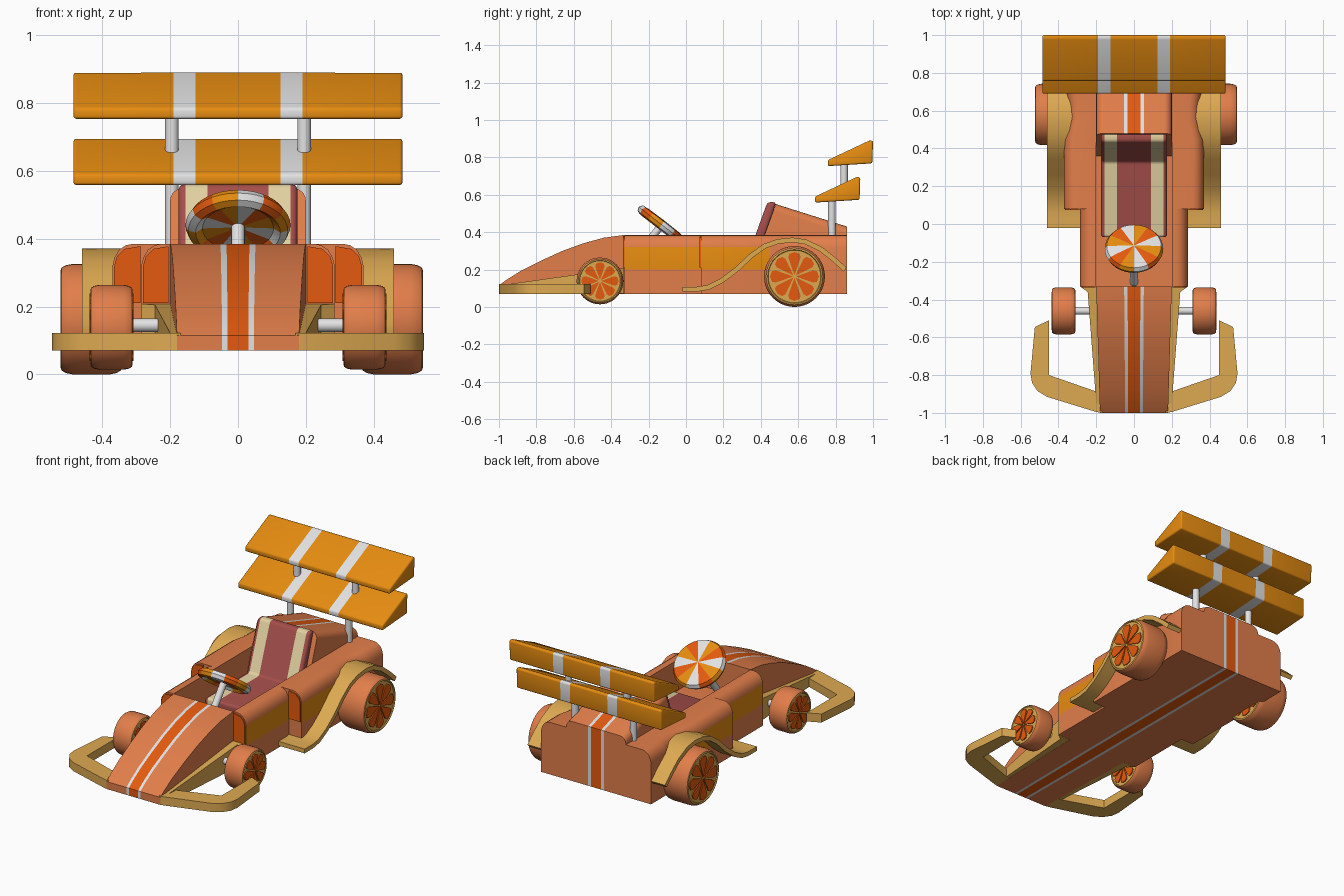
import bpy, bmesh, math
from mathutils import Vector

if "Cube" in bpy.data.objects:
    bpy.data.objects.remove(bpy.data.objects["Cube"])


def material(name, r, g, b):
    m = bpy.data.materials.new(name)
    lin = [((c / 255 + 0.055) / 1.055) ** 2.4 for c in (r, g, b)]
    m.diffuse_color = (*lin, 1)
    m.use_nodes = True
    m.node_tree.nodes["Principled BSDF"].inputs["Base Color"].default_value = m.diffuse_color
    return m


COPPER = material("copper", 226, 126, 74)
TAN = material("tan", 222, 170, 82)
AMBER = material("amber", 230, 140, 16)
ORANGE = material("orange", 228, 90, 14)
WHITE = material("white", 226, 226, 226)
RED = material("dark red", 164, 78, 74)
CREAM = material("cream", 226, 208, 160)


def loft(name, rings, mats, rule=None, bevel=None, width=0.012, segs=3):
    """Skin a row of closed rings, cap the ends, colour faces by a rule."""
    bm = bmesh.new()
    vs = [[bm.verts.new(p) for p in ring] for ring in rings]
    n = len(vs[0])
    for a, b in zip(vs, vs[1:]):
        for i in range(n):
            j = (i + 1) % n
            bm.faces.new((a[i], a[j], b[j], b[i]))
    bm.faces.new(vs[0])
    bm.faces.new(vs[-1])
    bmesh.ops.recalc_face_normals(bm, faces=bm.faces)
    if bevel:
        edges = [e for e in bm.edges if bevel(e)]
        bmesh.ops.bevel(bm, geom=edges, offset=width, segments=segs, profile=0.5,
                        affect='EDGES', clamp_overlap=True, material=-1)
    bm.normal_update()
    for f in bm.faces:
        f.smooth = True
        f.material_index = rule(f.calc_center_median(), f.normal) if rule else 0
    for e in bm.edges:
        e.smooth = e.calc_face_angle(0) < math.radians(35)
    me = bpy.data.meshes.new(name)
    bm.to_mesh(me)
    bm.free()
    for m in mats:
        me.materials.append(m)
    ob = bpy.data.objects.new(name, me)
    bpy.context.collection.objects.link(ob)
    return ob


def sharp(e):
    return e.calc_face_angle(0) > math.radians(30)


def prism(name, prof, xs, mats, rule=None, taper=lambda y: 1, **kw):
    """Side profile of (y, z) points stretched over several x positions."""
    return loft(name, [[(x * taper(y), y, z) for y, z in prof] for x in xs], mats, rule, **kw)


def circle(c, axis, r, n):
    q = Vector(axis).to_track_quat('Z', 'Y')
    return [Vector(c) + q @ Vector((r * math.cos(t), r * math.sin(t), 0))
            for t in (2 * math.pi * i / n for i in range(n))]


def rod(name, a, b, r):
    axis = Vector(b) - Vector(a)
    loft(name, [circle(a, axis, r, 20), circle(b, axis, r, 20)], [WHITE])


# Nose and central tub with lengthwise stripes
def stripe(c):
    return 1 if abs(c.x) < 0.033 else 2 if abs(c.x) < 0.052 else 0


cuts = [-0.2, -0.052, -0.034, 0.034, 0.052, 0.2]
paint = [COPPER, ORANGE, WHITE]
nose = [(-1, 0.07), (-1, 0.115), (-0.96, 0.145), (-0.88, 0.195), (-0.77, 0.25), (-0.66, 0.3),
        (-0.55, 0.34), (-0.44, 0.37), (-0.33, 0.385), (-0.33, 0.07)]
prism("nose", nose, cuts, paint, lambda c, n: stripe(c) if n.y < 0.9 else 0,
      lambda y: 0.9 + 0.1 * (y + 1) / 0.67 if abs(y) else 1)
tub = [(-0.33, 0.07), (-0.33, 0.2), (0.36, 0.2), (0.42, 0.385), (0.48, 0.55), (0.86, 0.43), (0.86, 0.07)]


def top_edge(e):
    m = (e.verts[0].co + e.verts[1].co) / 2
    return abs(m.x) > 0.19 and m.z > 0.48


prism("tub_and_engine_cover", tub, cuts, paint,
      lambda c, n: stripe(c) if c.y > 0.8 or c.z > 0.45 or c.z < 0.08 else 0,
      bevel=top_edge, width=0.04, segs=5)


# Side pods, intakes, fenders, bumper: mirrored
def pod_section(w):
    return [(0.2, 0.07), (w, 0.07), (w, 0.2), (w, 0.32), (w - 0.006, 0.345), (w - 0.02, 0.368),
            (w - 0.04, 0.381), (w - 0.06, 0.385), (0.2, 0.385)]


def band(c, n):
    return 1 if abs(n.x) > 0.8 and 0.2 < c.z < 0.32 and abs(c.x) > 0.22 and c.y < 0.47 else 0


fender = [(-0.02, 0.095), (0.06, 0.095), (0.12, 0.105), (0.19, 0.14), (0.27, 0.2), (0.35, 0.275),
          (0.42, 0.325), (0.49, 0.35), (0.57, 0.358), (0.64, 0.348), (0.72, 0.31), (0.79, 0.255), (0.85, 0.2)]
upper, lower = [], []
for i, (y, z) in enumerate(fender):
    a, b = fender[max(i - 1, 0)], fender[min(i + 1, len(fender) - 1)]
    t = Vector((b[0] - a[0], b[1] - a[1])).normalized() * 0.013
    upper.append((y - t.y, z + t.x))
    lower.append((y + t.y, z - t.x))
fender_outline = upper + lower[::-1]

bumper = [(0.17, -1), (0.2, -0.995), (0.46, -0.915), (0.51, -0.885), (0.54, -0.84), (0.548, -0.79),
          (0.525, -0.545), (0.45, -0.51), (0.45, -0.8), (0.205, -0.885), (0.17, -0.885)]

for s, side in ((1, "right"), (-1, "left")):
    def pod(name, stations):
        loft(name, [[(s * x, y, z) for x, z in pod_section(w)] for y, w in stations], [COPPER, AMBER], band)
    pod(side + "_front_pod", [(-0.33, 0.285), (0.08, 0.285)])
    pod(side + "_rear_pod", [(0.08, 0.37), (0.45, 0.37), (0.5, 0.358), (0.55, 0.351), (0.62, 0.35),
                             (0.68, 0.358), (0.72, 0.368), (0.86, 0.368)])
    # orange intake plates on the pod fronts
    for name, y, x0, w in (("front", -0.33, 0.205, 0.28), ("rear", 0.08, 0.288, 0.365)):
        shape = [(x0, 0.21), (w, 0.21), (w, 0.32), (w - 0.008, 0.348), (w - 0.03, 0.37), (x0, 0.378)]
        loft(f"{side}_{name}_intake", [[(s * x, yy, z) for x, z in shape] for yy in (y - 0.007, y + 0.002)], [ORANGE])
    prism(side + "_rear_fender", fender_outline, [s * 0.28, s * 0.46], [TAN])
    loft(side + "_bumper", [[(s * x, y, z) for x, y in bumper] for z in (0.07, 0.122)], [TAN])
    fin = [(-0.95, 0.17, 0.2, 0.122), (-0.36, 0.19, 0.245, 0.205), (-0.332, 0.19, 0.284, 0.208)]
    loft(side + "_nose_fin", [[(s * a, y, 0.071), (s * b, y, 0.071), (s * b, y, h), (s * a, y, h)]
                              for y, a, b, h in fin], [TAN])
    rod(side + "_front_axle", (s * 0.15, -0.46, 0.145), (s * 0.36, -0.46, 0.145), 0.02)
    rod(side + "_rear_axle", (s * 0.3, 0.58, 0.165), (s * 0.44, 0.58, 0.165), 0.025)
    rod(side + "_lower_strut", (s * 0.195, 0.78, 0.36), (s * 0.195, 0.78, 0.6), 0.02)
    rod(side + "_upper_strut", (s * 0.195, 0.845, 0.63), (s * 0.195, 0.845, 0.79), 0.02)


# Wheels with citrus-slice faces on both sides
def wheel(name, cx, cy, r, hw):
    half = [(0.94, 0.02), (0.94, 0.86), (1, 0.88), (0.97, 0.93), (0.83, 0.975), (0.6, 1)]
    prof = [(-t, k) for t, k in half] + [(t, k) for t, k in half[::-1]]
    loft(name, [circle((cx + t * hw, cy, r), (1, 0, 0), k * r, 40) for t, k in prof], [COPPER, TAN],
         lambda c, n: 1 if math.hypot(c.y - cy, c.z - r) < 0.93 * r and abs(n.x) > 0.5 else 0)
    petal = [(0.05, 0), (0.3, -17), (0.65, -18), (0.76, -13), (0.8, 0), (0.76, 13), (0.65, 18), (0.3, 17)]
    for d in (1, -1):
        for i in range(8):
            pts = [(cy + k * r * math.cos(math.radians(a + 45 * i)),
                    r + k * r * math.sin(math.radians(a + 45 * i))) for k, a in petal]
            x = cx + d * 0.94 * hw
            prism(f"{name}_segment", pts, [x - d * 0.002, x + d * 0.006], [ORANGE])


wheel("right_front_wheel", 0.373, -0.46, 0.125, 0.062)
wheel("left_front_wheel", -0.373, -0.46, 0.125, 0.062)
for o in bpy.data.objects:
    if "front_wheel" in o.name:
        o.location.z = 0.014
wheel("right_rear_wheel", 0.455, 0.58, 0.163, 0.09)
wheel("left_rear_wheel", -0.433, 0.58, 0.163, 0.09)

# Two rear wings with white bands
wing = [(0, 0), (0, 0.032), (0.225, 0.138), (0.242, 0.134), (0.238, 0.015)]
for name, y, z in (("lower_wing", 0.69, 0.558), ("upper_wing", 0.758, 0.753)):
    prism(name, [(y + a, z + b) for a, b in wing], [-0.485, -0.19, -0.125, 0.125, 0.19, 0.485], [AMBER, WHITE],
          lambda c, n: 1 if 0.125 < abs(c.x) < 0.19 else 0, bevel=sharp, width=0.01)

# Seat with cream stripes
seat = [(-0.07, 0.19), (-0.07, 0.27), (0.33, 0.27), (0.435, 0.56), (0.482, 0.56), (0.425, 0.385), (0.36, 0.19)]
prism("seat", seat, [-0.175, -0.155, -0.09, 0.09, 0.155, 0.175], [RED, CREAM],
      lambda c, n: 1 if 0.09 < abs(c.x) < 0.155 else 0, bevel=sharp, width=0.015)

# Steering wheel with coloured wedges, and its column
axis = Vector((0, 0.61, 0.79)).normalized()
hub = Vector((0, -0.13, 0.44))
quat = axis.to_track_quat('Z', 'Y').inverted()
disc = [(0.004, -0.008), (0.105, -0.012), (0.125, -0.028), (0.147, -0.02), (0.155, 0),
        (0.144, 0.02), (0.105, 0.024), (0.004, 0.026)]


def wedge(c, n):
    p = quat @ (c - hub)
    return int((math.atan2(p.y, p.x) % (2 * math.pi)) / (math.pi / 6)) % 3


loft("steering_wheel", [circle(hub + axis * h, axis, r, 36) for r, h in disc], [WHITE, ORANGE, AMBER], wedge)
rod("steering_column", hub - axis * 0.3, hub, 0.02)
